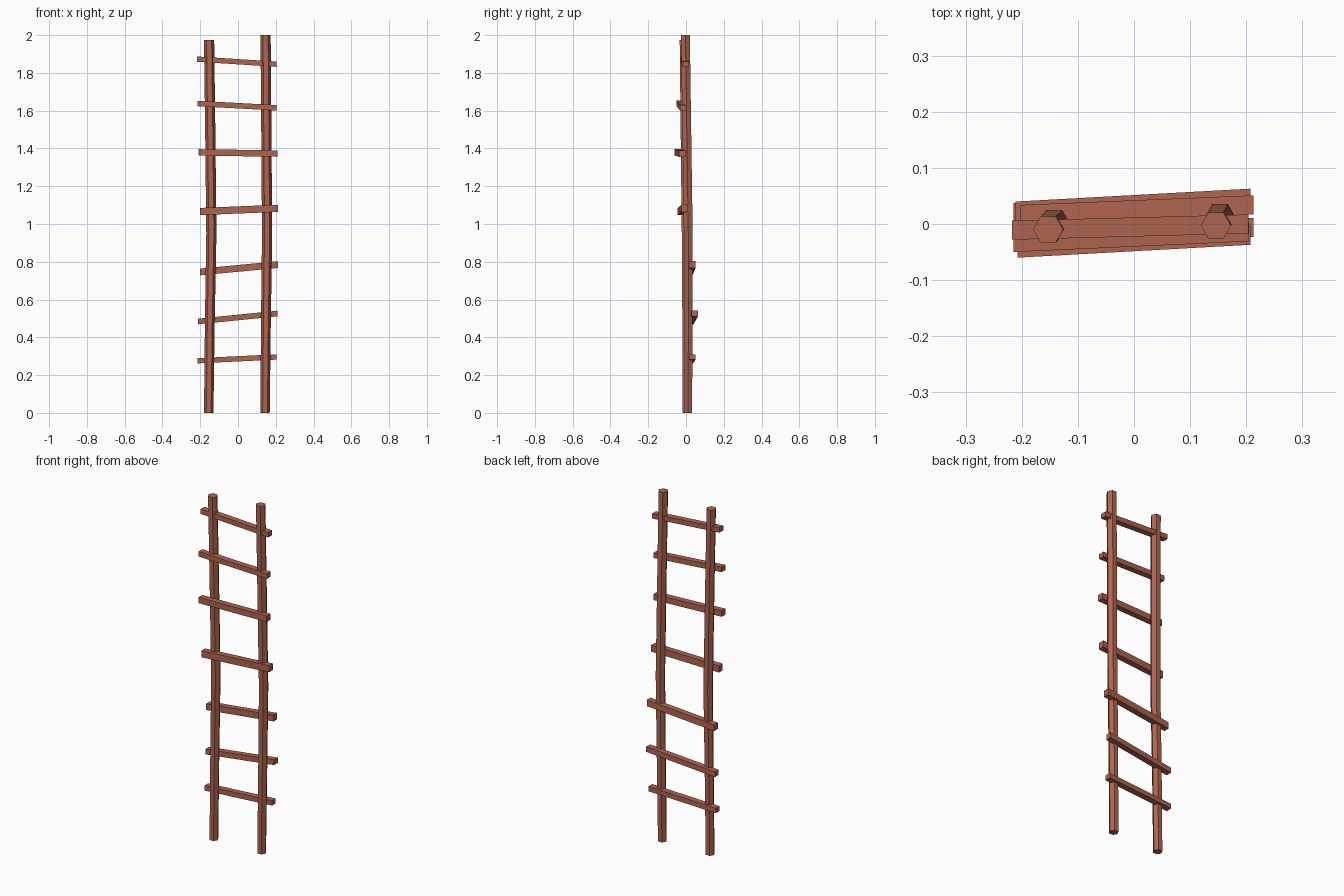
import bpy, bmesh, math
from mathutils import Vector

if "Cube" in bpy.data.objects:
    bpy.data.objects.remove(bpy.data.objects["Cube"])

wood = bpy.data.materials.new("wood")
wood.diffuse_color = (0.43, 0.13, 0.08, 1)
wood.use_nodes = True
wood.node_tree.nodes["Principled BSDF"].inputs["Base Color"].default_value = wood.diffuse_color


def finish(name, bm):
    bmesh.ops.recalc_face_normals(bm, faces=bm.faces)
    mesh = bpy.data.meshes.new(name)
    bm.to_mesh(mesh)
    bm.free()
    mesh.materials.append(wood)
    obj = bpy.data.objects.new(name, mesh)
    bpy.context.collection.objects.link(obj)
    return obj


def loft(name, rings):
    """Skin a row of equal-sized rings and cap both ends."""
    bm = bmesh.new()
    rows = [[bm.verts.new(p) for p in ring] for ring in rings]
    n = len(rows[0])
    for a, b in zip(rows, rows[1:]):
        for i in range(n):
            j = (i + 1) % n
            bm.faces.new((a[i], a[j], b[j], b[i]))
    bm.faces.new(rows[0])
    bm.faces.new(rows[-1])
    return finish(name, bm)


def rail(name, path):
    # six-sided pole following a slightly crooked path of (x, y, z, radius)
    loft(name, [[(x + r * math.cos(i * math.pi / 3), y + r * math.sin(i * math.pi / 3), z)
                 for i in range(6)] for x, y, z, r in path])


def rung(name, left, right, depth, height):
    # square bar between two end points
    rings = []
    for p in (left, right):
        rings.append([Vector(p) + Vector((0, sy * depth / 2, sz * height / 2))
                      for sy, sz in ((-1, -1), (1, -1), (1, 1), (-1, 1))])
    loft(name, rings)


# Upright poles
rail("left_rail", [(-0.155, 0.003, 0, 0.025), (-0.149, 0.003, 0.5, 0.026),
                   (-0.141, 0.001, 0.95, 0.027), (-0.147, -0.005, 1.5, 0.027),
                   (-0.153, -0.010, 1.975, 0.027)])
rail("right_rail", [(0.143, 0.010, 0, 0.025), (0.148, 0.013, 0.5, 0.026),
                    (0.154, 0.012, 0.95, 0.027), (0.150, 0.004, 1.5, 0.027),
                    (0.146, -0.003, 2.0, 0.027)])

# Rungs, bottom to top: left end, right end, depth, height
rungs = [
    ((-0.215, 0.020, 0.276), (0.203, 0.034, 0.296), 0.034, 0.028),
    ((-0.211, 0.023, 0.484), (0.208, 0.046, 0.526), 0.034, 0.030),
    ((-0.202, 0.017, 0.746), (0.213, 0.034, 0.785), 0.034, 0.036),
    ((-0.202, -0.027, 1.066), (0.213, -0.006, 1.083), 0.034, 0.038),
    ((-0.208, -0.043, 1.379), (0.208, -0.020, 1.373), 0.034, 0.034),
    ((-0.215, -0.033, 1.638), (0.205, -0.014, 1.615), 0.034, 0.029),
    ((-0.217, -0.011, 1.873), (0.204, 0.000, 1.846), 0.034, 0.028),
]
for i, spec in enumerate(rungs):
    rung(f"rung_{i + 1}", *spec)
